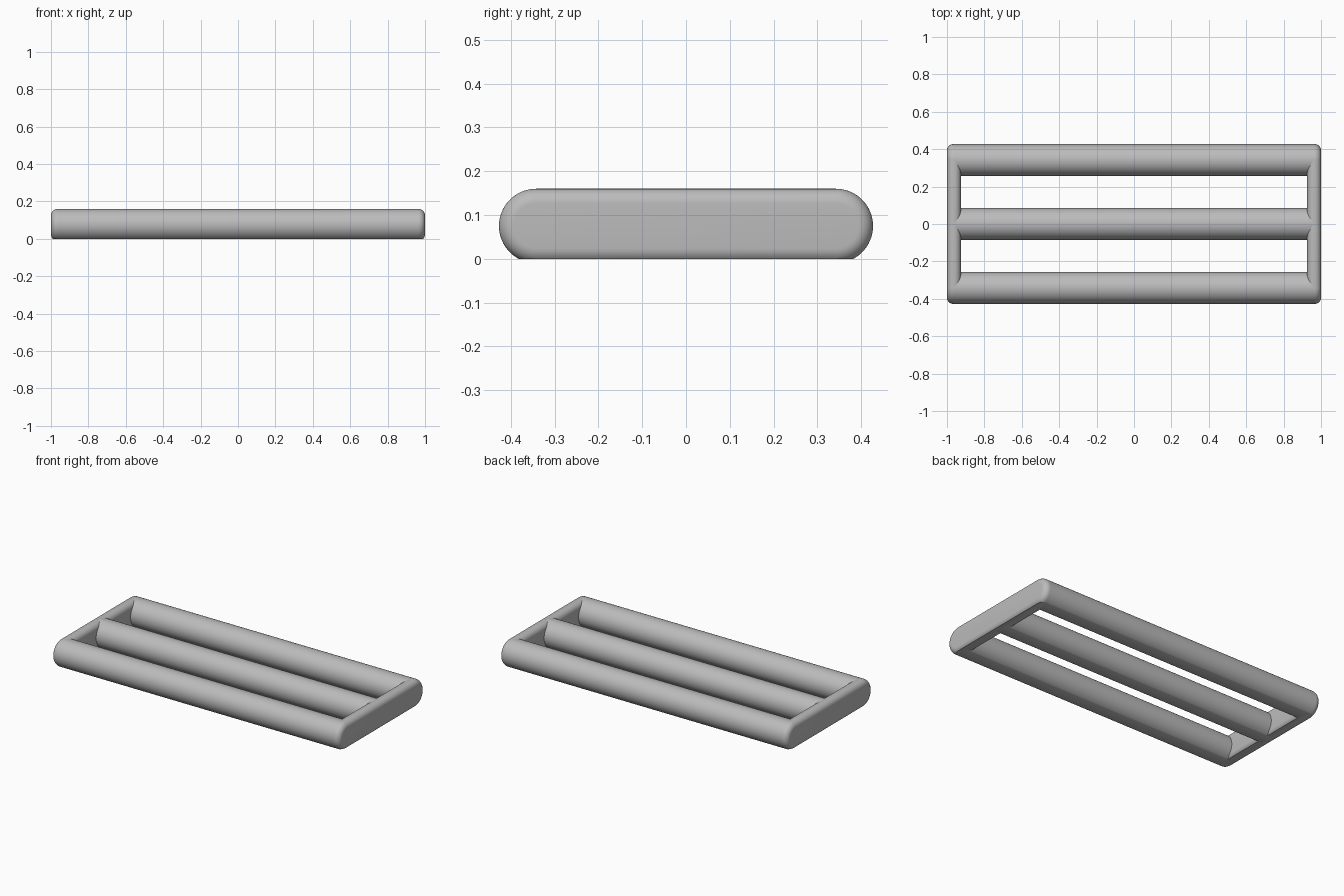
import bpy, bmesh
from math import pi, sin, cos

if "Cube" in bpy.data.objects:
    bpy.data.objects.remove(bpy.data.objects["Cube"], do_unlink=True)

RADIUS, CENTRE_Z, SPACING = 0.085, 0.075, 0.342
PLATE_X, FILLET, HALF = 0.963, 0.034, 0.037

grey = bpy.data.materials.new("plain grey")
grey.use_nodes = True
colour = (0.5, 0.5, 0.5, 1)
grey.diffuse_color = colour
grey.node_tree.nodes["Principled BSDF"].inputs["Base Color"].default_value = colour


def loft(name, stations, reach, steps=32):
    """Loft stadium sections (x, radius) along x, then cut flat at the ground."""
    bm = bmesh.new()
    rings = []
    for x, r in stations:
        ring = []
        for side in (1, -1):
            for i in range(steps + 1):
                if reach == 0 and i == steps:
                    continue
                a = pi * i / steps
                ring.append(bm.verts.new((x, side * (reach + r * sin(a)),
                                          CENTRE_Z + side * r * cos(a))))
        rings.append(ring)
    for a, b in zip(rings, rings[1:]):
        for i in range(len(a)):
            j = (i + 1) % len(a)
            bm.faces.new((a[i], a[j], b[j], b[i]))
    bm.faces.new(rings[0])
    bm.faces.new(rings[-1])
    # Flat underside
    geom = bm.verts[:] + bm.edges[:] + bm.faces[:]
    cut = bmesh.ops.bisect_plane(bm, geom=geom, plane_co=(0, 0, 0),
                                 plane_no=(0, 0, 1), clear_inner=True)
    edges = [e for e in cut["geom_cut"] if isinstance(e, bmesh.types.BMEdge)]
    bmesh.ops.contextual_create(bm, geom=edges)
    bmesh.ops.recalc_face_normals(bm, faces=bm.faces[:])
    mesh = bpy.data.meshes.new(name)
    bm.to_mesh(mesh)
    bm.free()
    mesh.materials.append(grey)
    obj = bpy.data.objects.new(name, mesh)
    bpy.context.collection.objects.link(obj)
    bpy.ops.object.select_all(action="DESELECT")
    obj.select_set(True)
    bpy.context.view_layer.objects.active = obj
    bpy.ops.object.shade_smooth_by_angle(angle=pi / 6)
    return obj


# Three long round bars
for name, y in (("front_bar", -SPACING), ("middle_bar", 0), ("back_bar", SPACING)):
    bar = loft(name, [(-PLATE_X, RADIUS), (PLATE_X, RADIUS)], 0)
    bar.location.y = y

# End plates with rounded rims
arc = [pi / 2 * i / 8 for i in range(9)]
half_rim = [(HALF - FILLET + FILLET * sin(a), RADIUS - FILLET + FILLET * cos(a))
            for a in arc]
rim = [(-x, r) for x, r in reversed(half_rim)] + half_rim
for name, x in (("left_end_plate", PLATE_X), ("right_end_plate", -PLATE_X)):
    loft(name, rim, SPACING).location.x = x
